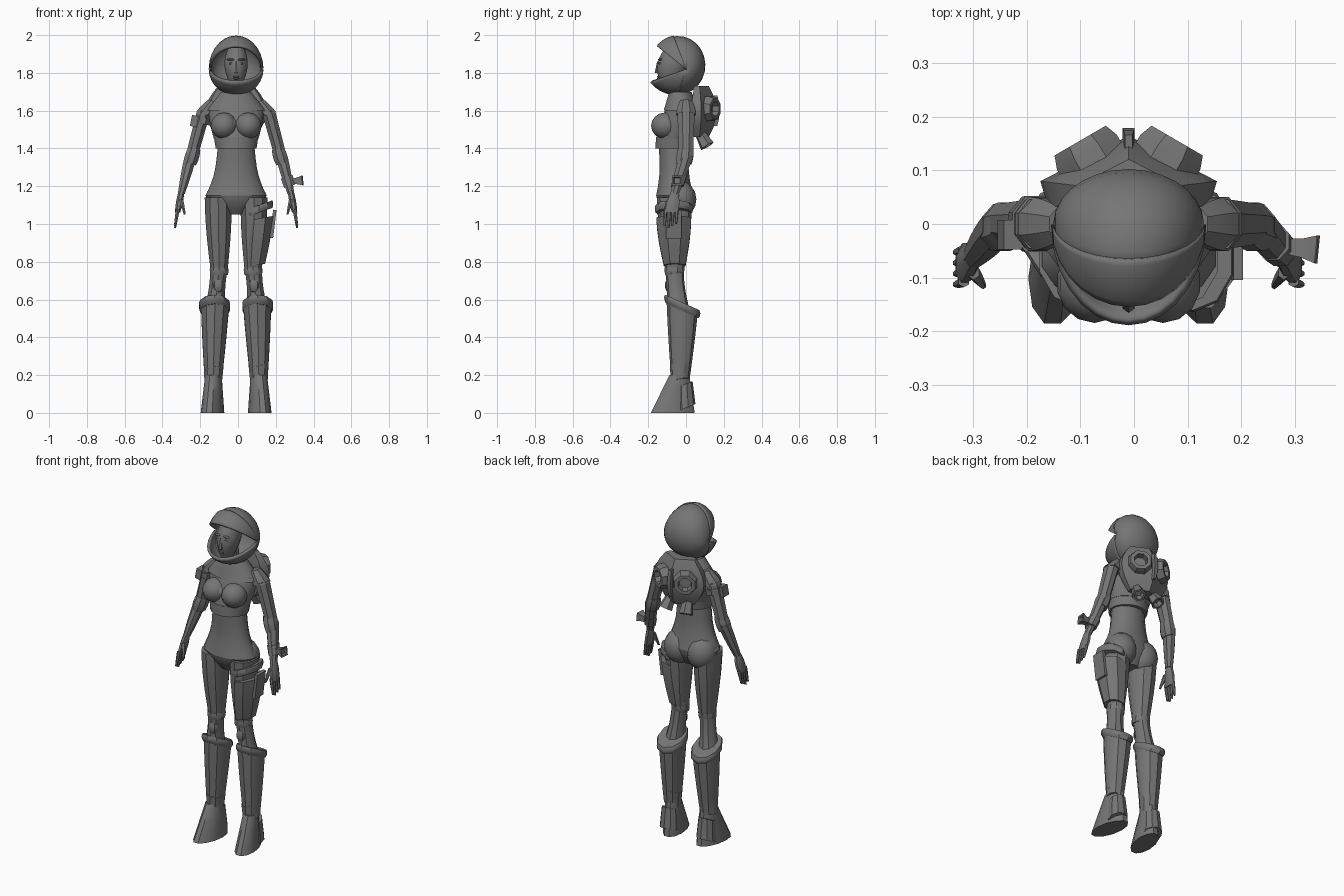
import bpy, bmesh, math
from mathutils import Vector, Matrix

default_cube = bpy.data.objects.get("Cube")
if default_cube:
    bpy.data.objects.remove(default_cube)

MIDDLE = -0.01  # symmetry plane of the figure
GREY = (0.18, 0.18, 0.18, 1)
suit = bpy.data.materials.new("suit_grey")
suit.use_nodes = True
suit.diffuse_color = GREY
suit.node_tree.nodes["Principled BSDF"].inputs["Base Color"].default_value = GREY


def finish(name, bm, mirror=False, thickness=0):
    """Turn a bmesh into a shaded object on the symmetry plane."""
    bmesh.ops.recalc_face_normals(bm, faces=bm.faces)
    mesh = bpy.data.meshes.new(name)
    bm.to_mesh(mesh)
    bm.free()
    part = bpy.data.objects.new(name, mesh)
    bpy.context.collection.objects.link(part)
    part.location.x = MIDDLE
    mesh.materials.append(suit)
    bpy.ops.object.select_all(action='DESELECT')
    part.select_set(True)
    bpy.context.view_layer.objects.active = part
    bpy.ops.object.shade_smooth_by_angle(angle=math.radians(35))
    if thickness:
        part.modifiers.new("thickness", 'SOLIDIFY').thickness = thickness
    if mirror:
        part.modifiers.new("mirror", 'MIRROR')


def skin(bm, rings, closed=True):
    """Bridge successive rings of points with quads, capping closed ones."""
    rows = [[bm.verts.new(point) for point in ring] for ring in rings]
    count = len(rows[0])
    for lower, upper in zip(rows, rows[1:]):
        for i in range(count if closed else count - 1):
            j = (i + 1) % count
            bm.faces.new((lower[i], lower[j], upper[j], upper[i]))
    if closed:
        bm.faces.new(rows[0][::-1])
        bm.faces.new(rows[-1])


def mix(pair, t):
    return pair[0] + (pair[1] - pair[0]) * t


def column(name, low, high, wide, deep, bulge=0, sides=10, steps=5,
           mirror=False, lean=0, slope=0, shear=0):
    """Tapering oval column; bulge swells or pinches its middle, lean and slope tilt its rings."""
    rings = []
    for step in range(steps + 1):
        t = step / steps
        centre = Vector(low).lerp(Vector(high), t)
        swell = 1 + bulge * math.sin(math.pi * t)
        ring = []
        for side in range(sides):
            angle = math.tau * (side + 0.5) / sides
            dx = mix(wide, t) * swell * math.cos(angle)
            dy = mix(deep, t) * swell * math.sin(angle)
            ring.append(centre + Vector((dx + shear * dy, dy, lean * dx + slope * dy)))
        rings.append(ring)
    bm = bmesh.new()
    skin(bm, rings)
    finish(name, bm, mirror)


def ball(name, centre, size, mirror=False, segments=14):
    bm = bmesh.new()
    place = Matrix.Translation(centre) @ Matrix.Diagonal((*size, 1))
    bmesh.ops.create_uvsphere(bm, u_segments=segments, v_segments=segments // 2 + 1, radius=1, matrix=place)
    finish(name, bm, mirror)


def box(name, centre, size, turn=0):
    bm = bmesh.new()
    place = Matrix.Translation(centre) @ Matrix.Rotation(turn, 4, 'Y') @ Matrix.Diagonal((*size, 1))
    bmesh.ops.create_cube(bm, size=1, matrix=place)
    finish(name, bm)


def spun(name, centre, axis, profile, sides, mirror=False):
    """Profile of (radius, height) turned around an axis."""
    turn = Vector(axis).to_track_quat('Z', 'Y')
    rings = []
    for radius, height in profile:
        angles = [math.tau * (side + 0.5) / sides for side in range(sides)]
        rings.append([Vector(centre) + turn @ Vector((radius * math.cos(a), radius * math.sin(a), height))
                      for a in angles])
    bm = bmesh.new()
    skin(bm, rings)
    finish(name, bm, mirror)


def helmet_shell(name, first, last, reach, grow, thickness, steps=8, across=14):
    """Part of an oval side outline, from first to last degree, swept from temple to temple."""
    temple = Vector((0, 0, 1.82))
    rings = []
    for step in range(steps + 1):
        angle = math.radians(mix((first, last), step / steps))
        outline = Vector((0, -.04 + reach * grow * math.cos(angle), 1.84 + .16 * grow * math.sin(angle)))
        ring = []
        for i in range(across + 1):
            turn = math.pi * .49 * (2 * i / across - 1)
            point = temple.lerp(outline, math.cos(turn))
            point.x = .145 * grow * math.sin(turn)
            ring.append(point)
        rings.append(ring)
    bm = bmesh.new()
    skin(bm, rings, closed=False)
    finish(name, bm, thickness=thickness)


# Torso
column("crotch", low=(0, -.055, 1.05), high=(0, -.06, 1.15), wide=(.05, .165), deep=(.05, .1), bulge=.1, sides=16)
column("waist", low=(0, -.06, 1.15), high=(0, -.065, 1.4), wide=(.165, .1), deep=(.1, .08), bulge=-.12, sides=16)
column("jacket_hem", low=(0, -.065, 1.4), high=(0, -.06, 1.46), wide=(.11, .12), deep=(.1, .1), sides=16, steps=1)
column("jacket", low=(0, -.06, 1.45), high=(0, -.02, 1.62), wide=(.12, .15), deep=(.1, .085), bulge=.05, sides=16)
ball("bust", centre=(.064, -.11, 1.52), size=(.071, .075, .07), mirror=True)
ball("buttock", centre=(.075, -.035, 1.13), size=(.088, .09, .1), mirror=True)
column("collar", low=(0, -.025, 1.6), high=(0, -.03, 1.7), wide=(.16, .08), deep=(.095, .06), sides=16, steps=2)
column("neck", low=(0, -.03, 1.66), high=(0, -.05, 1.78), wide=(.04, .04), deep=(.04, .04), steps=1)

# Head and face
column("head", low=(0, -.09, 1.73), high=(0, -.055, 1.94), wide=(.03, .04), deep=(.04, .05), bulge=.8, sides=14, steps=8)
column("nose", low=(0, -.15, 1.8), high=(0, -.145, 1.86), wide=(.013, .005), deep=(.016, .008), sides=6, steps=2)
ball("brow", centre=(.027, -.137, 1.87), size=(.022, .012, .006), mirror=True, segments=8)
ball("eye", centre=(.026, -.138, 1.85), size=(.013, .009, .006), mirror=True, segments=8)
for name, height in (("lower_lip", 1.77), ("upper_lip", 1.78)):
    ball(name, centre=(0, -.145, height), size=(.018, .01, .005), segments=8)

# Helmet
helmet_shell("helmet_dome", first=-105, last=110, reach=.147, grow=.97, thickness=.012, steps=14)
helmet_shell("helmet_brim", first=100, last=140, reach=.15, grow=1, thickness=.015)
helmet_shell("chin_guard", first=-90, last=-146, reach=.18, grow=1, thickness=.015)

# Arms
column("shoulder", low=(.17, 0, 1.58), high=(.12, 0, 1.65), wide=(.045, .03), deep=(.055, .035),
       bulge=.1, sides=8, steps=3, mirror=True, lean=.3)
column("upper_arm", low=(.235, 0, 1.36), high=(.17, 0, 1.6), wide=(.035, .04), deep=(.04, .05),
       sides=8, mirror=True)
column("elbow_cuff", low=(.245, -.01, 1.32), high=(.22, 0, 1.4), wide=(.035, .033), deep=(.042, .042),
       bulge=.15, sides=8, steps=3, mirror=True, lean=.3)
column("forearm", low=(.29, -.06, 1.16), high=(.24, 0, 1.36), wide=(.02, .035), deep=(.024, .04),
       bulge=.1, sides=8, mirror=True)

# Hands
column("palm", low=(.31, -.077, 1.06), high=(.29, -.06, 1.17), wide=(.015, .017), deep=(.036, .022),
       bulge=.25, sides=8, mirror=True)
for finger, name in enumerate(("index", "middle", "ring", "little")):
    y = -.108 + .02 * finger
    tip = .98 + .01 * abs(finger - 1)
    column(name + "_finger", low=(.323, y - .005, tip), high=(.308, y, 1.08), wide=(.006, .011),
           deep=(.006, .01), bulge=.1, sides=6, steps=3, mirror=True)
column("thumb", low=(.272, -.115, 1.05), high=(.29, -.09, 1.13), wide=(.006, .012), deep=(.007, .014),
       bulge=.1, sides=6, steps=3, mirror=True)

# Legs
column("thigh", low=(.09, -.06, .76), high=(.095, -.06, 1.14), wide=(.048, .075), deep=(.05, .095),
       bulge=.1, mirror=True)
column("knee_band", low=(.09, -.063, .73), high=(.09, -.06, .77), wide=(.048, .05), deep=(.046, .052),
       bulge=.07, steps=3, mirror=True)
column("lower_leg", low=(.11, -.045, .57), high=(.09, -.063, .77), wide=(.055, .048), deep=(.058, .05),
       bulge=-.12, mirror=True)
ball("kneecap", centre=(.094, -.088, .675), size=(.03, .024, .04), mirror=True, segments=8)

# Boots
column("boot_cuff", low=(.113, -.02, .54), high=(.115, -.02, .585), wide=(.077, .08), deep=(.085, .09),
       bulge=.1, steps=3, mirror=True, slope=-.45)
column("boot_shaft", low=(.12, -.03, .22), high=(.112, -.02, .55), wide=(.052, .077), deep=(.053, .082),
       bulge=.02, mirror=True, slope=-.3)
column("boot_ankle", low=(.122, -.03, .17), high=(.118, -.027, .26), wide=(.049, .054), deep=(.049, .059),
       steps=2, mirror=True, lean=.25, slope=.2)
column("foot", low=(.125, -.07, 0), high=(.12, -.035, .2), wide=(.06, .043), deep=(.12, .055),
       sides=12, mirror=True, shear=-.15)
column("heel_guard", low=(.122, -.005, .025), high=(.122, -.01, .15), wide=(.058, .048), deep=(.055, .045),
       steps=2, mirror=True, slope=.4)

# Left thigh holster with strap
column("holster", low=(.1, -.06, .78), high=(.126, -.065, 1.03), wide=(.058, .077), deep=(.062, .1),
       bulge=.08, sides=8, steps=4, lean=.18)
column("holster_strap", low=(.12, -.064, 1.06), high=(.12, -.064, 1.1), wide=(.076, .076), deep=(.097, .097),
       bulge=.05, steps=3, lean=.35)
box("holster_plate", centre=(.196, -.065, 1), size=(.018, .08, .15), turn=.12)

# Left wrist device and right arm band
column("bracelet", low=(.283, -.046, 1.2), high=(.268, -.032, 1.25), wide=(.031, .034), deep=(.035, .038),
       sides=8, steps=1, lean=.3)
spun("wrist_device", centre=(.295, -.042, 1.225), axis=(1, -.1, .1),
     profile=[(.02, 0), (.025, .03), (.037, .058), (.026, .055), (.02, .045)], sides=4)
column("arm_band", low=(-.182, 0, 1.53), high=(-.174, 0, 1.565), wide=(.046, .047), deep=(.055, .057),
       sides=8, steps=1, lean=-.2)
box("arm_pouch", centre=(-.222, -.02, 1.545), size=(.035, .055, .06), turn=.2)

# Backpack: wedge body, twin thrusters, nozzles and fin
left_edge = [(.15, .03), (.165, .08)]
plan = left_edge + [(0, .165)] + [(-x, y) for x, y in reversed(left_edge)]
rings = []
for step in range(7):
    t = step / 6
    size = .58 + .42 * math.sin(math.pi * t)
    rings.append([(x * size, .06 + (y - .06) * size, mix((1.46, 1.73), t)) for x, y in plan])
pack = bmesh.new()
skin(pack, rings)
finish("backpack", pack)
spun("thruster", centre=(.068, .117, 1.61), axis=(.5, .86, 0),
     profile=[(.07, -.04), (.07, .02), (.06, .045), (.04, .045), (.034, .01)], sides=8, mirror=True)
spun("nozzle", centre=(.055, .07, 1.485), axis=(.15, .5, -.85),
     profile=[(.026, 0), (.04, .085), (.028, .085), (.02, .06)], sides=6, mirror=True)
column("fin", low=(0, .145, 1.52), high=(0, .145, 1.68), wide=(.01, .01), deep=(.03, .03),
       bulge=.6, sides=4, steps=4)
